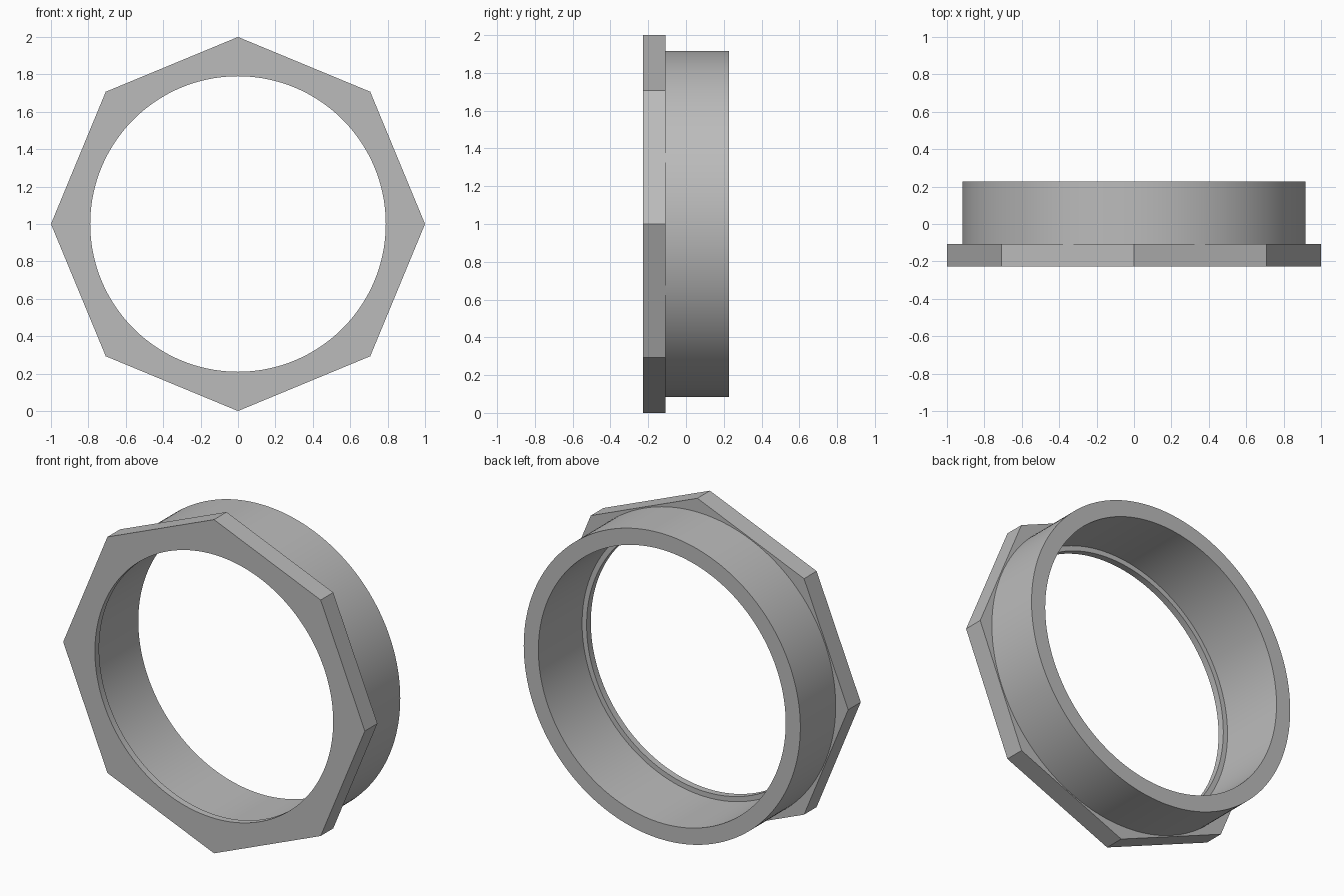
import bpy, bmesh
from math import sin, cos, pi

if "Cube" in bpy.data.objects:
    bpy.data.objects.remove(bpy.data.objects["Cube"])

SEGMENTS = 192          # multiple of 8 so octagon corners land on vertices
FRONT, SHOULDER, BACK, STEP = -0.227, -0.108, 0.227, -0.187


def circle(radius):
    return lambda a: radius


def octagon(radius):
    side = pi / 4
    return lambda a: radius * cos(side / 2) / cos(a % side - side / 2)


def loft_ring(name, section, material):
    """Loft a closed cross-section of (outline, y) pairs around the y axis."""
    bm = bmesh.new()
    loops = []
    for outline, y in section:
        angles = [2 * pi * i / SEGMENTS for i in range(SEGMENTS)]
        loops.append([bm.verts.new((outline(a) * cos(a), y, 1 + outline(a) * sin(a)))
                      for a in angles])
    for k, loop in enumerate(loops):
        following = loops[(k + 1) % len(loops)]
        for i in range(SEGMENTS):
            j = (i + 1) % SEGMENTS
            bm.faces.new((loop[i], loop[j], following[j], following[i]))
    bmesh.ops.recalc_face_normals(bm, faces=bm.faces)
    mesh = bpy.data.meshes.new(name)
    bm.to_mesh(mesh)
    bm.free()
    mesh.materials.append(material)
    obj = bpy.data.objects.new(name, mesh)
    bpy.context.collection.objects.link(obj)
    bpy.ops.object.select_all(action='DESELECT')
    obj.select_set(True)
    bpy.context.view_layer.objects.active = obj
    bpy.ops.object.shade_smooth_by_angle(angle=pi / 9)
    return obj


# Plain grey metal
grey = bpy.data.materials.new("grey")
grey.use_nodes = True
colour = (0.5, 0.5, 0.5, 1)
grey.diffuse_color = colour
grey.node_tree.nodes["Principled BSDF"].inputs["Base Color"].default_value = colour

# Octagonal flange, round collar behind it, and a stepped bore with a front lip
loft_ring("flanged_collar", [
    (octagon(1.0), FRONT), (octagon(1.0), SHOULDER),
    (circle(0.917), SHOULDER), (circle(0.917), BACK),
    (circle(0.82), BACK), (circle(0.82), STEP),
    (circle(0.79), STEP), (circle(0.79), FRONT),
], grey)
